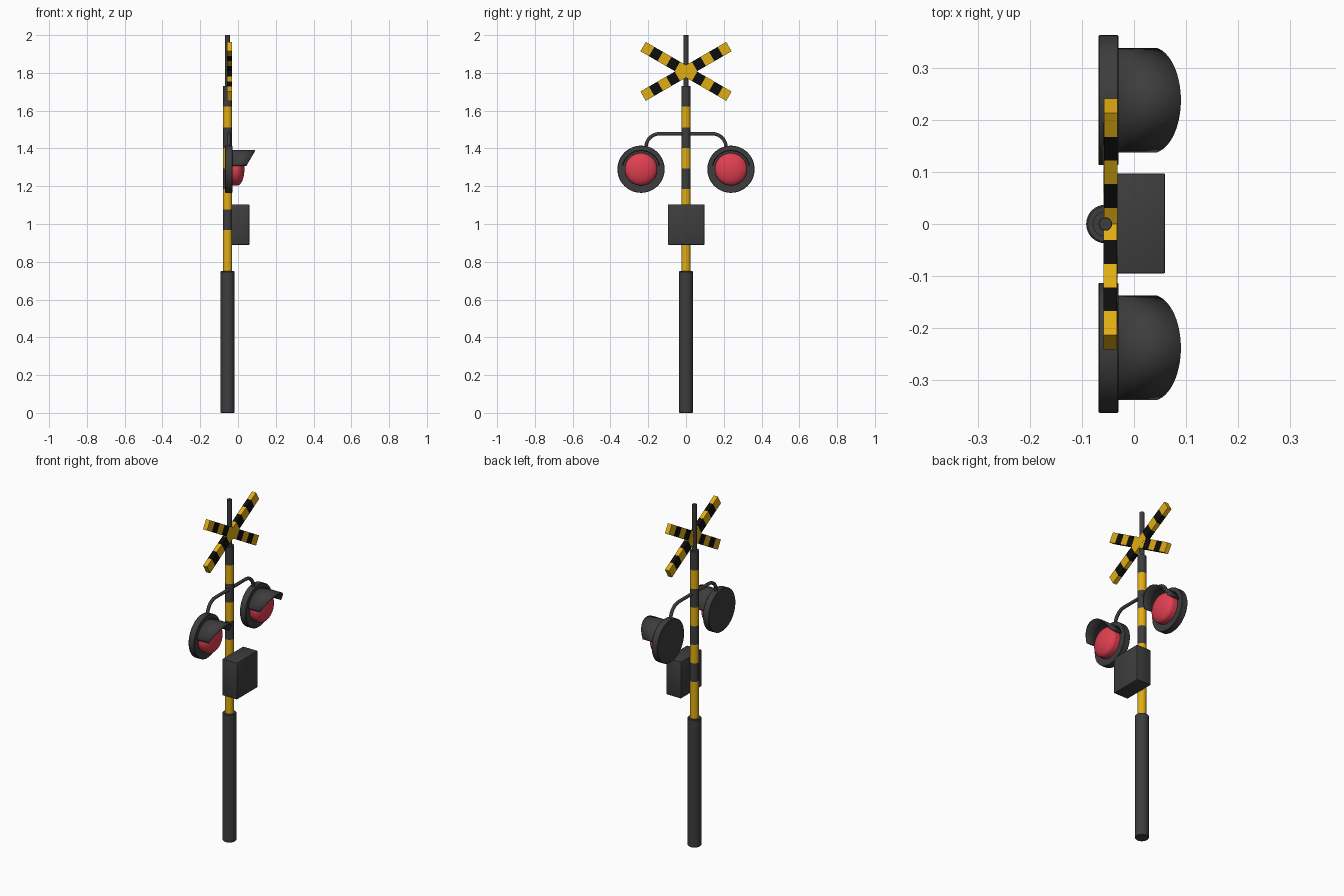
import bpy, bmesh, math
from math import sin, cos, pi, radians

cube = bpy.data.objects.get("Cube")
if cube:
    bpy.data.objects.remove(cube, do_unlink=True)


def material(name, rgb):
    m = bpy.data.materials.new(name)
    m.use_nodes = True
    m.diffuse_color = (*rgb, 1)
    bsdf = next(n for n in m.node_tree.nodes if n.type == "BSDF_PRINCIPLED")
    bsdf.inputs["Base Color"].default_value = (*rgb, 1)
    return m


GREY = material("dark grey", (0.047, 0.047, 0.047))
YELLOW = material("warning yellow", (0.75, 0.42, 0.007))
BLACK = material("stripe black", (0.004, 0.004, 0.004))
RED = material("lamp red", (0.74, 0.05, 0.08))

POLE_X = -0.055
LAMP_Y, LAMP_Z = 0.238, 1.29


def finish(name, bm, mats, loc=(0, 0, 0), rot=(0, 0, 0), smooth=True):
    mesh = bpy.data.meshes.new(name)
    bm.to_mesh(mesh)
    bm.free()
    for m in mats:
        mesh.materials.append(m)
    ob = bpy.data.objects.new(name, mesh)
    bpy.context.collection.objects.link(ob)
    ob.location, ob.rotation_euler = loc, rot
    if smooth:
        bpy.ops.object.select_all(action="DESELECT")
        ob.select_set(True)
        bpy.context.view_layer.objects.active = ob
        bpy.ops.object.shade_smooth_by_angle(angle=radians(35))
    return ob


def lathe(name, profile, mats, loc, rot=(0, 0, 0), steps=32, rule=None):
    """Spin (radius, height) points round the local z axis."""
    bm = bmesh.new()
    vs = [bm.verts.new((r, 0, h)) for r, h in profile]
    es = [bm.edges.new(p) for p in zip(vs, vs[1:])]
    bmesh.ops.spin(bm, geom=vs + es, cent=(0, 0, 0), axis=(0, 0, 1),
                   angle=2 * pi, steps=steps)
    bmesh.ops.remove_doubles(bm, verts=bm.verts, dist=1e-5)
    bmesh.ops.recalc_face_normals(bm, faces=bm.faces)
    if rule:
        for f in bm.faces:
            f.material_index = rule(f.calc_center_median())
    return finish(name, bm, mats, loc, rot)


def rod(r, a, b, c=0.003):
    """Profile of a cylinder with softened ends."""
    return [(0, a), (r - c, a), (r, a + c), (r, b - c), (r - c, b), (0, b)]


# Post, striped pole and top rod
lathe("lower_post", rod(0.037, 0, 0.75), [GREY], (POLE_X, 0, 0))

BAND, POLE_TOP = 0.109, 1.73
levels = [POLE_TOP - BAND * k for k in range(9, -1, -1)]


def pole_rule(c):
    k = int((POLE_TOP - c.z) / BAND)
    return 0 if k % 2 == 0 and 0 <= k < 8 else 1


lathe("striped_pole", [(0, levels[0])] + [(0.024, z) for z in levels] + [(0, POLE_TOP)],
      [GREY, YELLOW], (POLE_X, 0, 0), rule=pole_rule)
lathe("top_rod", rod(0.013, 1.72, 2.0, 0.001), [GREY], (POLE_X, 0, 0), steps=20)

# Crossed warning boards, cut into stripes along their length
STRIPE = 0.0525
for side, name in ((1, "cross_board_left"), (-1, "cross_board_right")):
    bm = bmesh.new()
    bmesh.ops.create_cube(bm, size=1)
    for v in bm.verts:
        v.co.x *= 0.026
        v.co.y *= STRIPE * 10
        v.co.z *= 0.057
    for k in (-4, -3, -2, -1, 1, 2, 3, 4):
        bmesh.ops.bisect_plane(bm, geom=bm.verts[:] + bm.edges[:] + bm.faces[:],
                               plane_co=(0, k * STRIPE, 0), plane_no=(0, 1, 0))
    for f in bm.faces:
        s = min(abs(f.calc_center_median().y), STRIPE * 4.9)
        f.material_index = int(s / STRIPE) % 2
    finish(name, bm, [YELLOW, BLACK], (-0.045 + side * 0.0002, 0, 1.808),
           (side * radians(30), 0, 0), smooth=False)

# Control box on the pole
bm = bmesh.new()
bmesh.ops.create_cube(bm, size=1)
for v in bm.verts:
    v.co.x *= 0.095
    v.co.y *= 0.193
    v.co.z *= 0.215
bmesh.ops.bevel(bm, geom=bm.edges[:], offset=0.004, segments=2, affect="EDGES", profile=0.5)
finish("control_box", bm, [GREY], (0.0125, 0.001, 0.997))

# Bent arm carrying both lamps
half = [(0.14 + 0.072 * sin(a), 1.406 + 0.072 * cos(a))
        for a in [radians(90 - 9 * i) for i in range(11)]]
half.insert(0, (0.213, 1.385))
path = half + [(-y, z) for y, z in reversed(half)]
curve = bpy.data.curves.new("lamp_arm", "CURVE")
curve.dimensions = "3D"
curve.bevel_depth = 0.0095
curve.bevel_resolution = 3
curve.materials.append(GREY)
spline = curve.splines.new("POLY")
spline.points.add(len(path) - 1)
for p, (y, z) in zip(spline.points, path):
    p.co = (-0.049, y, z, 1)
arm = bpy.data.objects.new("lamp_arm", curve)
bpy.context.collection.objects.link(arm)


def visor(name, y):
    """Curved hood over the lens with a slanted front edge."""
    bm = bmesh.new()
    rows, n, r = [], 28, 0.102
    for i in range(n + 1):
        a = radians(-79 + 158 * i / n)
        dy, dz = r * sin(a), r * cos(a)
        front = 0.045 + (dz - 0.02) * 0.55
        rows.append((bm.verts.new((-0.033, dy, dz)), bm.verts.new((front, dy, dz))))
    for (a0, b0), (a1, b1) in zip(rows, rows[1:]):
        bm.faces.new((a0, b0, b1, a1))
    ob = finish(name, bm, [GREY], (0, y, LAMP_Z))
    mod = ob.modifiers.new("thickness", "SOLIDIFY")
    mod.thickness, mod.offset = 0.006, -1


# Lamps: backing disc, domed lens and visor on each side
lens = [(0.086, -0.035), (0.086, -0.004)]
lens += [(0.086 * cos(a), -0.004 + 0.038 * sin(a))
         for a in [radians(10 * i) for i in range(1, 9)]] + [(0, 0.034)]
for side, word in ((1, "left"), (-1, "right")):
    y = side * LAMP_Y
    lathe(word + "_lamp_disc", rod(0.125, -0.068, -0.03, 0.002), [GREY],
          (0, y, LAMP_Z), (0, pi / 2, 0), steps=48)
    lathe(word + "_lamp_lens", lens, [RED], (0, y, LAMP_Z), (0, pi / 2, 0))
    visor(word + "_lamp_visor", y)
